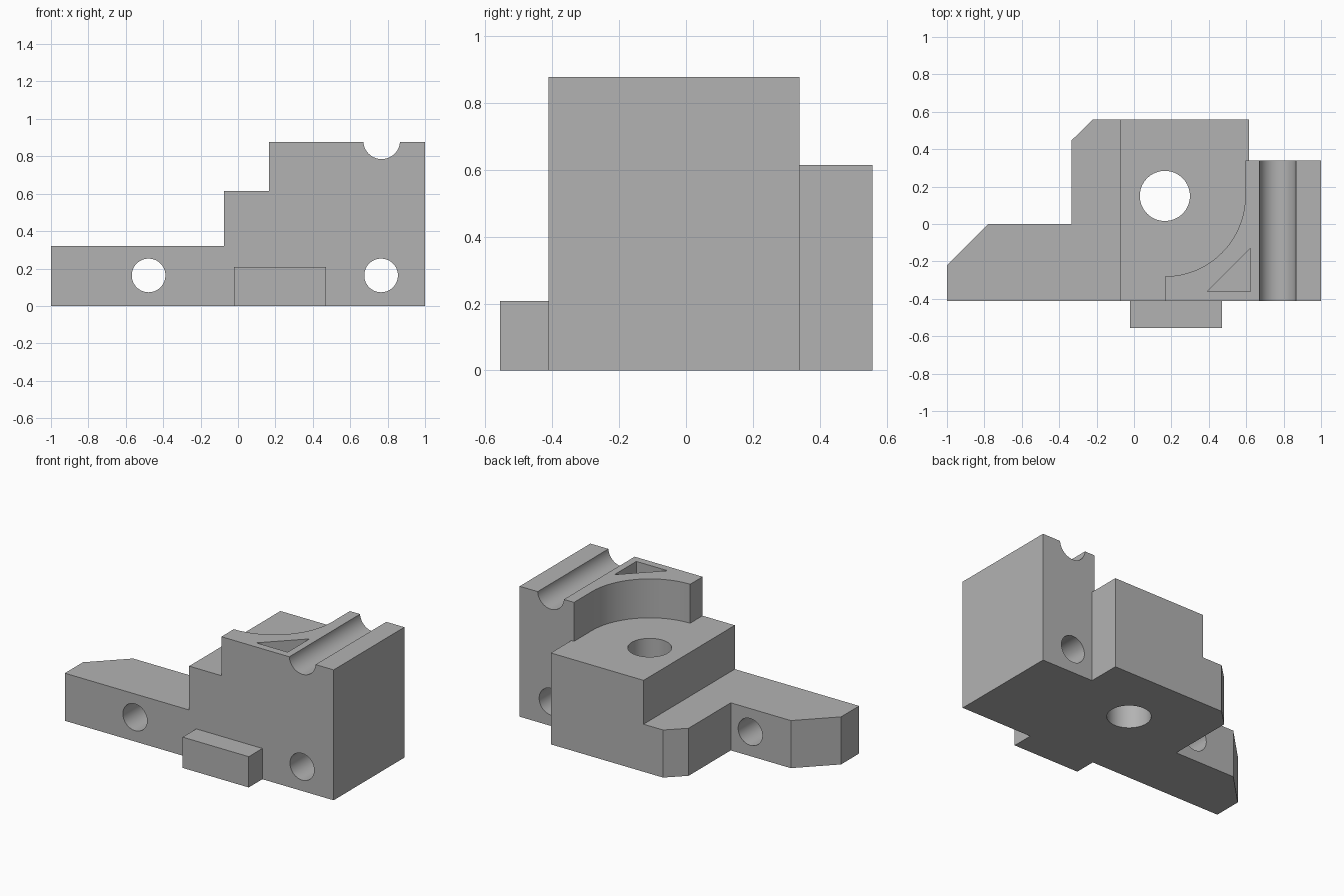
import bpy
import bmesh
from math import cos, sin, pi
from mathutils import Matrix, Vector

cube = bpy.data.objects.get("Cube")
if cube:
    bpy.data.objects.remove(cube, do_unlink=True)

grey = bpy.data.materials.new("plain grey")
grey.use_nodes = True
colour = (0.45, 0.45, 0.45, 1)
grey.diffuse_color = colour
grey.node_tree.nodes["Principled BSDF"].inputs["Base Color"].default_value = colour


def finish(name, bm):
    bmesh.ops.recalc_face_normals(bm, faces=bm.faces)
    mesh = bpy.data.meshes.new(name)
    bm.to_mesh(mesh)
    bm.free()
    mesh.materials.append(grey)
    obj = bpy.data.objects.new(name, mesh)
    bpy.context.collection.objects.link(obj)
    return obj


def prism(name, outline, bottom, top):
    """Extrude an xy outline upwards."""
    bm = bmesh.new()
    face = bm.faces.new([bm.verts.new((x, y, bottom)) for x, y in outline])
    new = bmesh.ops.extrude_face_region(bm, geom=[face])["geom"]
    verts = [v for v in new if isinstance(v, bmesh.types.BMVert)]
    bmesh.ops.translate(bm, verts=verts, vec=(0, 0, top - bottom))
    return finish(name, bm)


def box(name, x0, x1, y0, y1, z0, z1):
    return prism(name, [(x0, y0), (x1, y0), (x1, y1), (x0, y1)], z0, z1)


def cylinder(name, centre, radius, axis):
    bm = bmesh.new()
    matrix = Matrix.Translation(centre) @ Vector(axis).to_track_quat("Z", "Y").to_matrix().to_4x4()
    bmesh.ops.create_cone(bm, cap_ends=True, segments=64, radius1=radius,
                          radius2=radius, depth=3, matrix=matrix)
    return finish(name, bm)


def combine(target, other, operation):
    mod = target.modifiers.new(other.name, "BOOLEAN")
    mod.object, mod.operation, mod.solver = other, operation, "EXACT"
    bpy.context.view_layer.objects.active = target
    bpy.ops.object.modifier_apply(modifier=mod.name)
    bpy.data.objects.remove(other, do_unlink=True)


FRONT, BACK, SHELF = -0.412, 0.34, 0.615

# Low base plate with clipped corners
body = prism("bracket_body", [
    (-1, FRONT), (1, FRONT), (1, BACK), (SHELF, BACK), (SHELF, 0.558),
    (-0.22, 0.558), (-0.333, 0.448), (-0.333, 0), (-0.78, 0), (-1, -0.22)], 0, 0.32)

# Middle step
step = box("middle_step", -0.075, SHELF, FRONT, 0.558, 0, SHELF)

# Tall block with a concave round bay
cx, cy, bay = 0.165, 0.15, 0.43
arc = [(cx + bay * cos(a * pi / 64), cy - bay * sin(a * pi / 64)) for a in range(33)]
tall = prism("tall_block", [(cx, FRONT), (1, FRONT), (1, BACK), (cx + bay, BACK)] + arc, 0, 0.877)

# Front foot
foot = box("front_foot", -0.022, 0.47, -0.557, -0.35, 0, 0.207)

for part in (step, tall, foot):
    combine(body, part, "UNION")

# Bores, top groove and triangular pocket
cutters = [
    cylinder("vertical_bore", (cx, cy, 0), 0.134, (0, 0, 1)),
    cylinder("right_bore", (-0.478, 0, 0.163), 0.09, (0, 1, 0)),
    cylinder("left_bore", (0.765, 0, 0.163), 0.09, (0, 1, 0)),
    cylinder("top_groove", (0.768, 0, 0.883), 0.098, (0, 1, 0)),
    prism("corner_pocket", [(0.39, -0.362), (0.623, -0.362), (0.623, -0.13)], SHELF, 1),
]
for cutter in cutters:
    combine(body, cutter, "DIFFERENCE")

# Smooth round walls, sharp corners
bpy.ops.object.select_all(action="DESELECT")
body.select_set(True)
bpy.context.view_layer.objects.active = body
bpy.ops.object.shade_smooth_by_angle()
